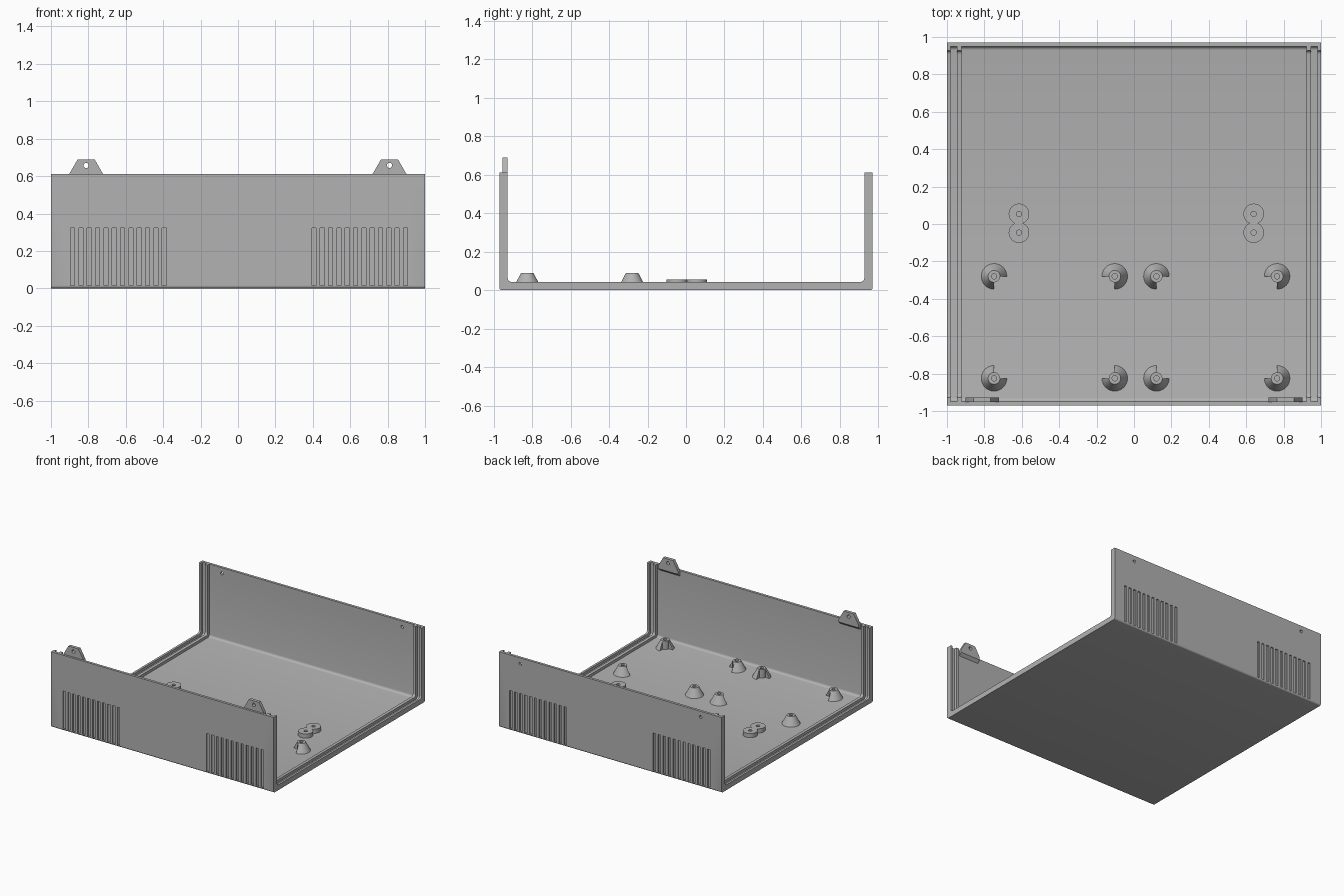
import bpy, bmesh, math
from mathutils import Matrix, Vector

if "Cube" in bpy.data.objects:
    bpy.data.objects.remove(bpy.data.objects["Cube"], do_unlink=True)

GREY = (0.448, 0.448, 0.448, 1)
grey = bpy.data.materials.new("light grey plastic")
grey.use_nodes = True
grey.diffuse_color = GREY
grey.node_tree.nodes["Principled BSDF"].inputs["Base Color"].default_value = GREY

DEPTH, HEIGHT = 0.97, 0.612      # half depth and wall height
THIN, THICK = 0.021, 0.043       # plain wall and guide rail thickness


def finish(name, bm):
    bmesh.ops.recalc_face_normals(bm, faces=bm.faces)
    mesh = bpy.data.meshes.new(name)
    bm.to_mesh(mesh)
    bm.free()
    mesh.materials.append(grey)
    ob = bpy.data.objects.new(name, mesh)
    bpy.context.collection.objects.link(ob)
    return ob


def smooth(ob):
    bpy.ops.object.select_all(action='DESELECT')
    ob.select_set(True)
    bpy.context.view_layer.objects.active = ob
    bpy.ops.object.shade_smooth_by_angle(angle=math.radians(30))


def loft(name, sections, ring=False):
    """Skin equal-length sections; ring closes the loop of sections,
    otherwise the sections are closed outlines with capped ends."""
    bm = bmesh.new()
    rows = [[bm.verts.new(p) for p in s] for s in sections]
    pairs = list(zip(rows, rows[1:])) + ([(rows[-1], rows[0])] if ring else [])
    n = len(rows[0])
    for a, b in pairs:
        for i in range(n - 1 if ring else n):
            j = (i + 1) % n
            bm.faces.new((a[i], a[j], b[j], b[i]))
    if not ring:
        bm.faces.new(rows[0])
        bm.faces.new(rows[-1])
    bmesh.ops.remove_doubles(bm, verts=bm.verts, dist=1e-5)
    if not ring:
        bmesh.ops.dissolve_limit(bm, angle_limit=0.01, verts=bm.verts, edges=bm.edges)
    return finish(name, bm)


def add_box(bm, x, y, z):
    """Box from three (low, high) ranges."""
    centre = Vector([sum(r) / 2 for r in (x, y, z)])
    size = [r[1] - r[0] for r in (x, y, z)]
    bmesh.ops.create_cube(bm, size=1, matrix=Matrix.Translation(centre) @ Matrix.Diagonal((*size, 1)))


def add_hole(bm, x, y, z, radius):
    """Cylinder along y for a screw hole."""
    bmesh.ops.create_cone(bm, cap_ends=True, segments=20, radius1=radius, radius2=radius, depth=0.1,
                          matrix=Matrix.Translation((x, y, z)) @ Matrix.Rotation(math.pi / 2, 4, 'X'))


def cut(ob, bm):
    cutter = finish("cutter", bm)
    cutter.hide_render = True
    mod = ob.modifiers.new("cut", 'BOOLEAN')
    mod.operation, mod.solver, mod.object = 'DIFFERENCE', 'EXACT', cutter
    bpy.context.view_layer.objects.active = ob
    bpy.ops.object.modifier_apply(modifier=mod.name)
    bpy.data.objects.remove(cutter, do_unlink=True)


# U-shaped tray: one cross-section, thicker at the panel guide rails
def corner(y, z, r):
    """Rounded lower corner on the +y side, from floor to wall."""
    steps = [math.pi / 2 * i / 4 for i in range(5)]
    return [(y - r + r * math.sin(a), z + r - r * math.cos(a)) for a in steps]


def tray_section(x, t):
    half = corner(DEPTH, 0, 0.014) + [(DEPTH, HEIGHT), (DEPTH - t, HEIGHT)]
    half += corner(DEPTH - t, t, 0.02)[::-1]
    return [(x, y, z) for y, z in half + [(-y, z) for y, z in reversed(half)]]


stations = [(1, THICK), (0.982, THICK), (0.982, THIN), (0.947, THIN),
            (0.947, THICK), (0.922, THICK), (0.922, THIN)]
stations = [(-x, t) for x, t in stations] + stations[::-1]
tray = loft("tray", [tray_section(x, t) for x, t in stations])

# Shallow vent grooves outside both walls, screw holes in the rear wall
bm = bmesh.new()
for side in (-1, 1):
    for start in (-0.895, 0.395):
        for i in range(12):
            x = start + i * 0.0445
            add_box(bm, (x, x + 0.022), sorted((side * (DEPTH - 0.011), side * 1.02)), (0.015, 0.322))
for x in (-0.81, 0.81):
    add_hole(bm, x, DEPTH - 0.01, 0.565, 0.012)
cut(tray, bm)
smooth(tray)

# Screw tabs rising behind the front wall, with a sloped foot
for label, x in (("right", -0.812), ("left", 0.81)):
    outline = [(0.045, 0.69), (0.09, 0.612), (0.09, 0.565)]
    outline += [(-a, b) for a, b in reversed(outline)]
    back = [(x + a, -0.953, b) for a, b in outline]
    face = [(x + a, -0.927, b if b > 0.6 else b + 0.025) for a, b in outline]
    tab = loft(label + "_screw_tab", [back, face])
    bm = bmesh.new()
    add_hole(bm, x, -0.94, 0.657, 0.014)
    cut(tab, bm)
    smooth(tab)


# Round posts with a blind hole; a notch trims one quadrant to the core
def post(name, x, y, base, top_r, top, notch=None):
    sections = []
    for i in range(33):
        a = 2 * math.pi * i / 32
        mid = math.atan2(notch[1], notch[0]) % (2 * math.pi) if notch else 0
        gap = abs(a - mid) - math.pi / 4 if notch else 1
        radii = [base] if gap > 1e-4 else [top_r]
        if abs(gap) < 1e-4:
            radii = [base, top_r] if a < mid else [top_r, base]
        for r in radii:
            profile = [(0, top - 0.03), (0.014, top - 0.03), (0.014, top), (top_r, top), (r, 0.018)]
            sections.append([(x + q * math.cos(a), y + q * math.sin(a), z) for q, z in profile])
    smooth(loft(name, sections, ring=True))


# Board standoffs: two boards, four posts each, notched toward the board
for y, row, sy in ((-0.28, "rear", -1), (-0.825, "front", 1)):
    for i, (x, sx) in enumerate(((-0.748, 1), (-0.103, -1), (0.12, 1), (0.765, -1))):
        post(f"{row}_standoff_{i + 1}", x, y, 0.07, 0.032, 0.09, (sx, sy))

# Low paired pads in the middle of the floor
for label, x in (("right", -0.615), ("left", 0.64)):
    for place, y in (("rear", 0.054), ("front", -0.046)):
        post(f"{label}_{place}_pad", x, y, 0.055, 0.055, 0.055)
